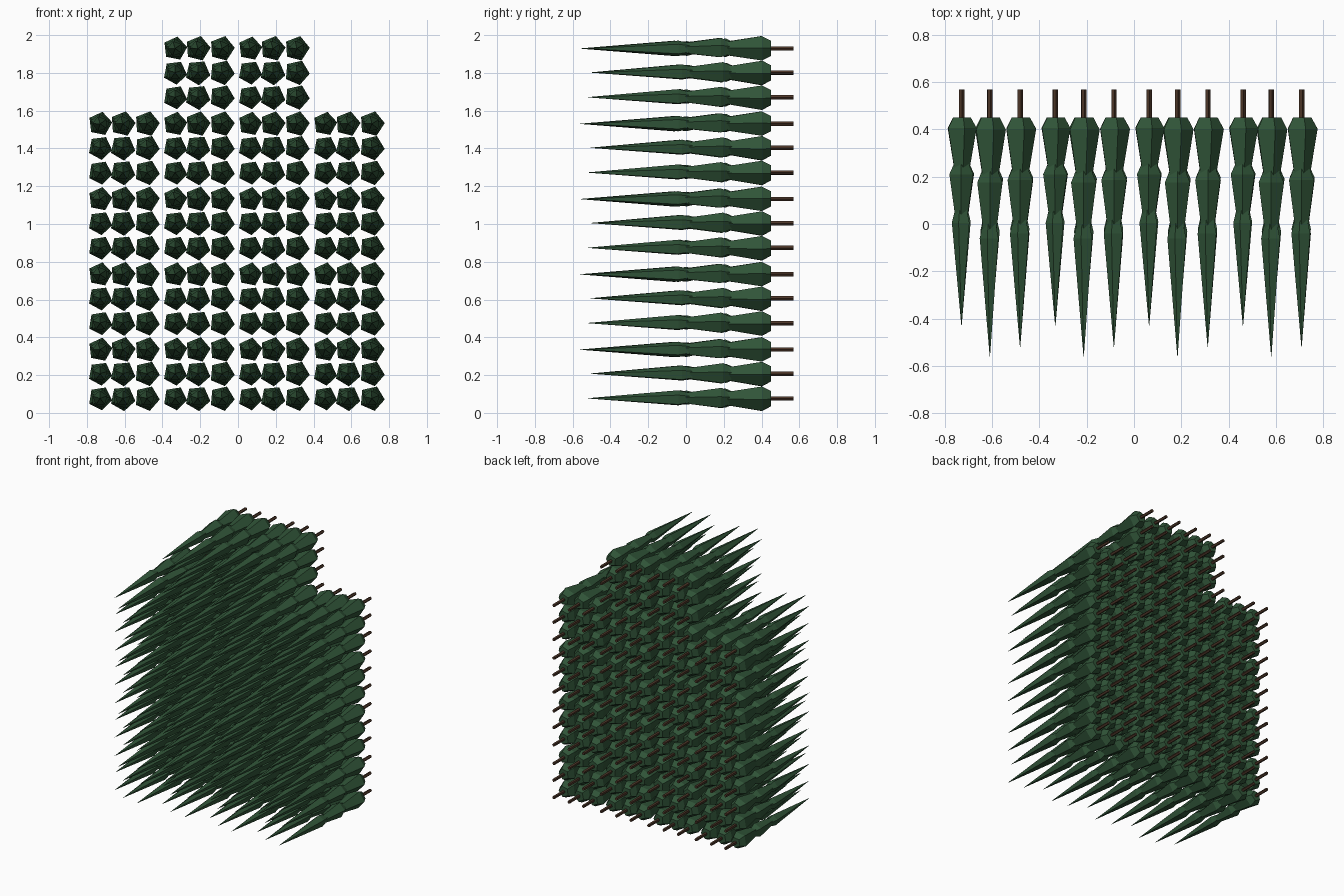
import bpy, math, random
from mathutils import Vector

if "Cube" in bpy.data.objects:
    bpy.data.objects.remove(bpy.data.objects["Cube"])
random.seed(4)

def material(name, col):
    m = bpy.data.materials.new(name)
    m.diffuse_color = (*col, 1)
    m.use_nodes = True
    m.node_tree.nodes["Principled BSDF"].inputs["Base Color"].default_value = m.diffuse_color
    return m

GREEN = material("needles", (0.03, 0.09, 0.04))
BROWN = material("bark", (0.07, 0.035, 0.02))
SIDES = 5

# (y, radius) rings along the tree axis; a final zero radius closes to a tip
def lathe(verts, faces, mats, rings, rot, mat):
    start = len(verts)
    for y, r in rings:
        for k in range(SIDES):
            a = rot + k * 2 * math.pi / SIDES
            verts.append((r * math.cos(a), y, r * math.sin(a)))
    for i in range(len(rings) - 1):
        for k in range(SIDES):
            a, b = start + i * SIDES + k, start + i * SIDES + (k + 1) % SIDES
            faces.append((a, b, b + SIDES, a + SIDES))
            mats.append(mat)
    last = start + (len(rings) - 1) * SIDES
    faces.append(tuple(start + SIDES - 1 - k for k in range(SIDES)))
    faces.append(tuple(last + k for k in range(SIDES)))
    mats += [mat, mat]

# One tree lying along y: trunk plus three overlapping tiers
def tree_mesh(name, tip, rot, size):
    s = (0.45 - tip) / 0.9
    v, f, m = [], [], []
    lathe(v, f, m, [(0.57, 0.012), (0.40, 0.012)], rot, 1)
    for base, wide, end, r, twist in [(0.0, 0.045, 0.42, 0.068, 0.0),
                                      (0.20, 0.245, 0.62, 0.056, 0.25),
                                      (0.39, 0.455, 0.90, 0.043, 0.5)]:
        r *= size
        lathe(v, f, m, [(0.45 - base * s, r * 0.62), (0.45 - wide * s, r),
                        (0.45 - end * s, 0.0008)], rot + twist, 0)
    me = bpy.data.meshes.new(name)
    me.from_pydata(v, [], f)
    me.materials.append(GREEN)
    me.materials.append(BROWN)
    me.polygons.foreach_set("material_index", m)
    me.validate()
    return me

# Nine tree variants in a 3 x 3 bundle
XS, ZS = (0.07, 0.19, 0.318), (0.077, 0.208, 0.335)
TIPS = ((-0.43, -0.50, -0.52), (-0.42, -0.505, -0.48), (-0.43, -0.56, -0.52))
bundle = []
for r, z in enumerate(ZS):
    for c, x in enumerate(XS):
        rot = random.uniform(-0.25, 0.15)
        size = (0.95, 1.0, 1.0)[c]
        bundle.append((tree_mesh(f"tree_{r}_{c}", TIPS[r][c], rot, size), x, z))

# Stack the bundles: four full rows, with a fifth over the middle columns
for row in range(5):
    for col in range(4):
        if row == 4 and col in (0, 3):
            continue
        for me, x, z in bundle:
            ob = bpy.data.objects.new(f"{me.name}_bundle_{row}_{col}", me)
            ob.location = Vector((-0.8 + 0.397 * col + x, 0, 0.3985 * row + z))
            bpy.context.collection.objects.link(ob)
